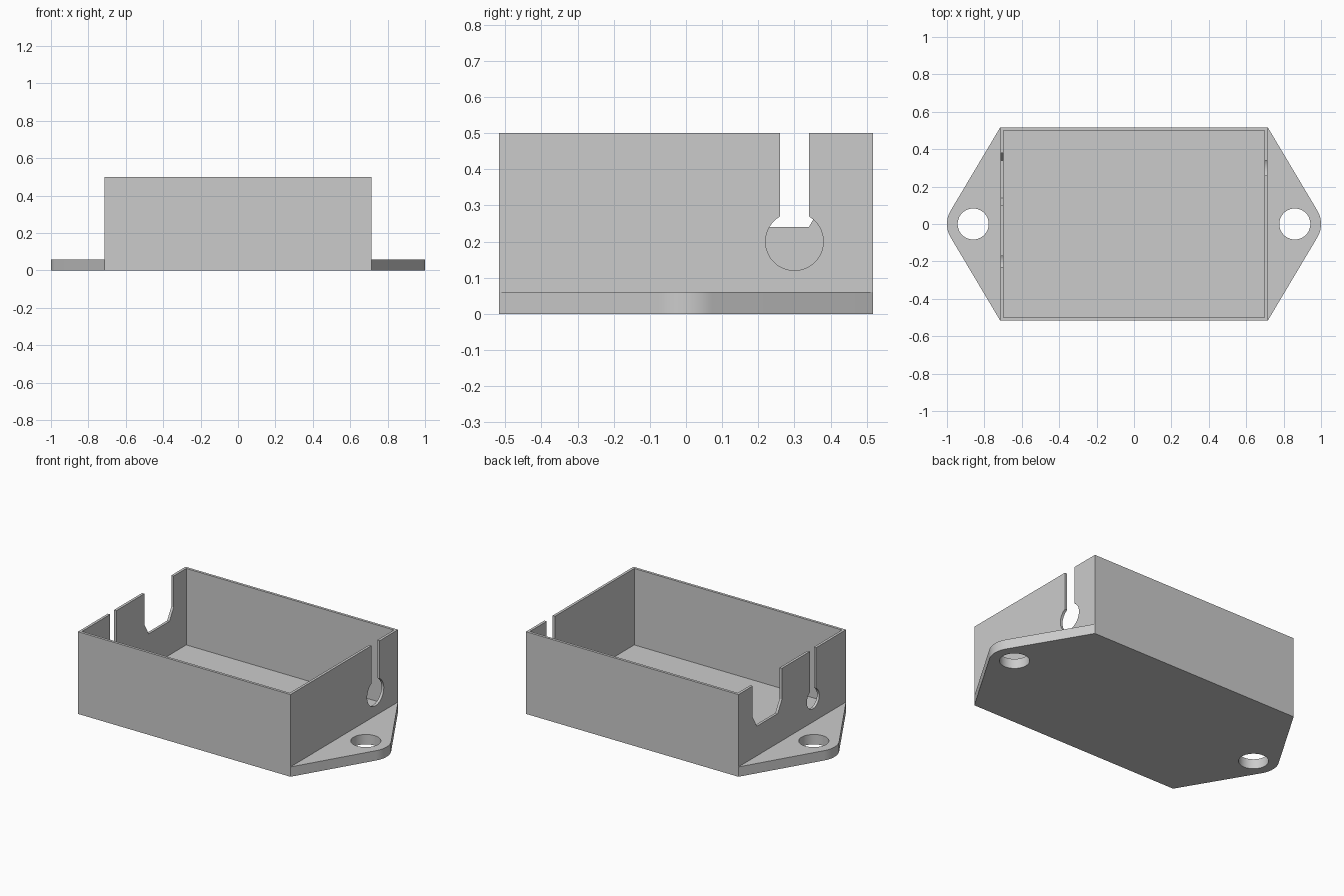
import bpy, bmesh
from math import sin, cos, pi, radians
from mathutils import Matrix, Vector

if "Cube" in bpy.data.objects:
    bpy.data.objects.remove(bpy.data.objects["Cube"])

HX, HY, HEIGHT = 0.715, 0.517, 0.5      # box half sizes and height
WALL, FLOOR, FLANGE = 0.016, 0.035, 0.06
EAR_X, EAR_R, HOLE_R = 0.86, 0.14, 0.083

grey = bpy.data.materials.new("plain grey")
grey.use_nodes = True
grey.diffuse_color = (0.6, 0.6, 0.6, 1)
grey.node_tree.nodes["Principled BSDF"].inputs["Base Color"].default_value = (0.6, 0.6, 0.6, 1)


def arc(cx, cy, r, start, end, steps):
    angles = [radians(start + (end - start) * i / steps) for i in range(steps + 1)]
    return [(cx + r * cos(a), cy + r * sin(a)) for a in angles]


def prism(name, outline, low, high, along_x=False):
    """Extrude an outline: (x, y) along z, or (y, z) along x."""
    bm = bmesh.new()
    place = (lambda p: (low, *p)) if along_x else (lambda p: (*p, low))
    face = bm.faces.new([bm.verts.new(place(p)) for p in outline])
    grown = bmesh.ops.extrude_face_region(bm, geom=[face])["geom"]
    step = Vector((high - low, 0, 0)) if along_x else Vector((0, 0, high - low))
    bmesh.ops.translate(bm, vec=step, verts=[g for g in grown if isinstance(g, bmesh.types.BMVert)])
    bmesh.ops.recalc_face_normals(bm, faces=bm.faces)
    mesh = bpy.data.meshes.new(name)
    bm.to_mesh(mesh)
    bm.free()
    mesh.materials.append(grey)
    obj = bpy.data.objects.new(name, mesh)
    bpy.context.collection.objects.link(obj)
    return obj


def rectangle(hx, hy):
    return [(-hx, -hy), (hx, -hy), (hx, hy), (-hx, hy)]


def combine(body, tool, operation):
    mod = body.modifiers.new(operation.lower(), "BOOLEAN")
    mod.object, mod.operation, mod.solver = tool, operation, "EXACT"
    bpy.context.view_layer.objects.active = body
    bpy.ops.object.modifier_apply(modifier=mod.name)
    bpy.data.objects.remove(tool)


def keyhole(y, z, r, half_slot):
    """Round cable hole with a slot open at the rim."""
    steps = arc(y, z, r, 120, 420, 40)
    if half_slot != r / 2:
        raise ValueError("slot must be as wide as the hole radius")
    return steps + [(y + half_slot, HEIGHT + 0.1), (y - half_slot, HEIGHT + 0.1)]


# Mounting plate with a rounded ear at each end
right_ear = arc(EAR_X, 0, EAR_R, -30.8, 30.8, 12)
left_ear = arc(-EAR_X, 0, EAR_R, 149.2, 210.8, 12)
plate = [(HX, -HY)] + right_ear + [(HX, HY), (-HX, HY)] + left_ear + [(-HX, -HY)]
body = prism("enclosure", plate, 0, FLANGE)

# Open box
combine(body, prism("box", rectangle(HX, HY), 0, HEIGHT), "UNION")
combine(body, prism("cavity", rectangle(HX - WALL, HY - WALL), FLOOR, HEIGHT + 0.1), "DIFFERENCE")

# Screw holes
for side in (-1, 1):
    hole = prism("screw_hole", arc(side * EAR_X, 0, HOLE_R, 0, 350, 35), -0.1, 0.2)
    combine(body, hole, "DIFFERENCE")

# Cable keyholes in both end walls
combine(body, prism("wide_keyhole", keyhole(0.3, 0.2, 0.08, 0.04), 0.65, 0.8, True), "DIFFERENCE")
combine(body, prism("slim_keyhole", keyhole(-0.2, 0.2, 0.06, 0.03), -0.8, -0.65, True), "DIFFERENCE")

# Connector notch with sloped lower corners
notch = [(0.10, 0.6), (0.10, 0.31), (0.14, 0.24), (0.34, 0.24), (0.38, 0.31), (0.38, 0.6)]
combine(body, prism("notch", notch, -0.8, -0.65, True), "DIFFERENCE")

# Smooth the round parts, keep edges sharp
bpy.ops.object.select_all(action="DESELECT")
body.select_set(True)
bpy.context.view_layer.objects.active = body
bpy.ops.object.shade_smooth_by_angle(angle=radians(25))
